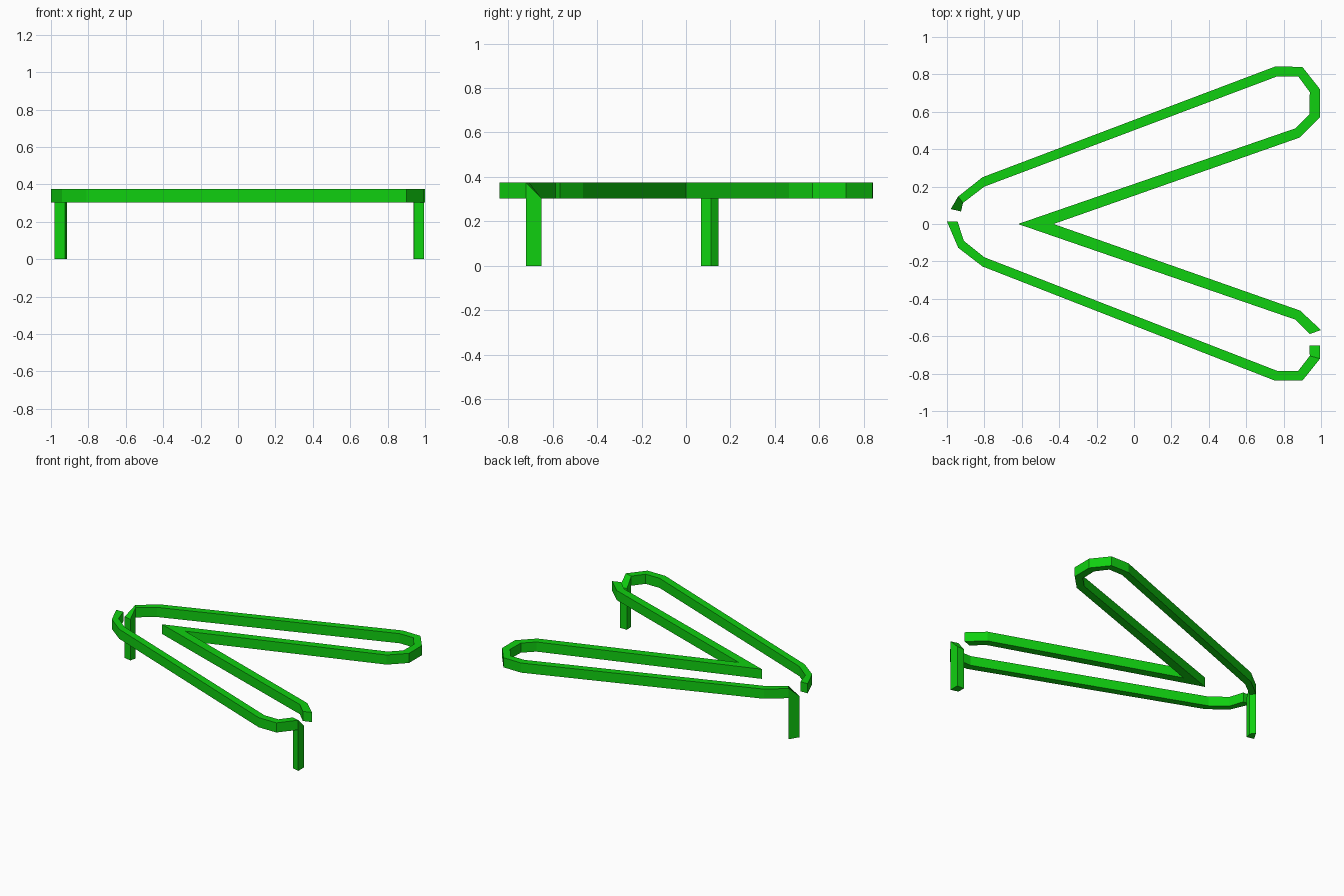
import bpy
import bmesh

default_cube = bpy.data.objects.get("Cube")
if default_cube:
    bpy.data.objects.remove(default_cube, do_unlink=True)

RAIL_BOTTOM = 0.303
RAIL_TOP = 0.374

green = bpy.data.materials.new("bright green")
green.use_nodes = True
green_value = (0.005, 0.63, 0.005, 1)
green.diffuse_color = green_value
green.node_tree.nodes["Principled BSDF"].inputs["Base Color"].default_value = green_value


def rail_ring(outer, inner):
    """Upright rectangular cross-section of the rail."""
    return [(*outer, RAIL_BOTTOM), (*outer, RAIL_TOP),
            (*inner, RAIL_TOP), (*inner, RAIL_BOTTOM)]


def leg_ring(end, following, height):
    """Level cross-section of the leg under the first stretch of rail."""
    return [(*following[0], height), (*end[0], height),
            (*end[1], height), (*following[1], height)]


def build_rail(name, sections):
    """Sweep a rail from the foot of its leg, over a bevelled bend, to its tip."""
    end, following = sections[:2]
    rings = [leg_ring(end, following, 0), leg_ring(end, following, RAIL_BOTTOM)]
    rings += [rail_ring(*section) for section in sections[1:]]

    bm = bmesh.new()
    loops = [[bm.verts.new(point) for point in ring] for ring in rings]
    for first, second in zip(loops, loops[1:]):
        for i in range(4):
            j = (i + 1) % 4
            bm.faces.new((first[i], first[j], second[j], second[i]))
    bm.faces.new(loops[0])
    bm.faces.new(loops[-1])

    # Close the bend where the leg and rail share an edge
    bmesh.ops.remove_doubles(bm, verts=bm.verts[:], dist=0.0005)
    bmesh.ops.recalc_face_normals(bm, faces=bm.faces[:])
    mesh = bpy.data.meshes.new(name)
    bm.to_mesh(mesh)
    bm.free()
    mesh.materials.append(green)
    rail = bpy.data.objects.new(name, mesh)
    bpy.context.collection.objects.link(rail)
    return rail


# Each section is an outer and an inner plan point.
# Long rail: left arm, rounded turn, then the pointed middle fold
build_rail("folded_rail_and_leg", [
    ((-.98, .08), (-.925, .067)),
    ((-.94, .147), (-.914, .113)),
    ((-.81, .25), (-.80, .20)),
    ((.755, .842), (.765, .789)),
    ((.90, .84), (.878, .789)),
    ((.995, .72), (.94, .705)),
    ((.995, .57), (.937, .585)),
    ((.888, .463), (.862, .511)),
    ((-.43, 0), (-.62, 0)),
    ((.888, -.463), (.862, -.511)),
    ((1, -.567), (.94, -.588)),
])

# Short rail: rounded turn, then the straight front arm
build_rail("front_rail_and_leg", [
    ((.995, -.65), (.937, -.65)),
    ((.995, -.72), (.94, -.705)),
    ((.90, -.838), (.878, -.785)),
    ((.755, -.838), (.765, -.785)),
    ((-.81, -.227), (-.80, -.178)),
    ((-.94, -.127), (-.91, -.09)),
    ((-1, .013), (-.943, .013)),
])
